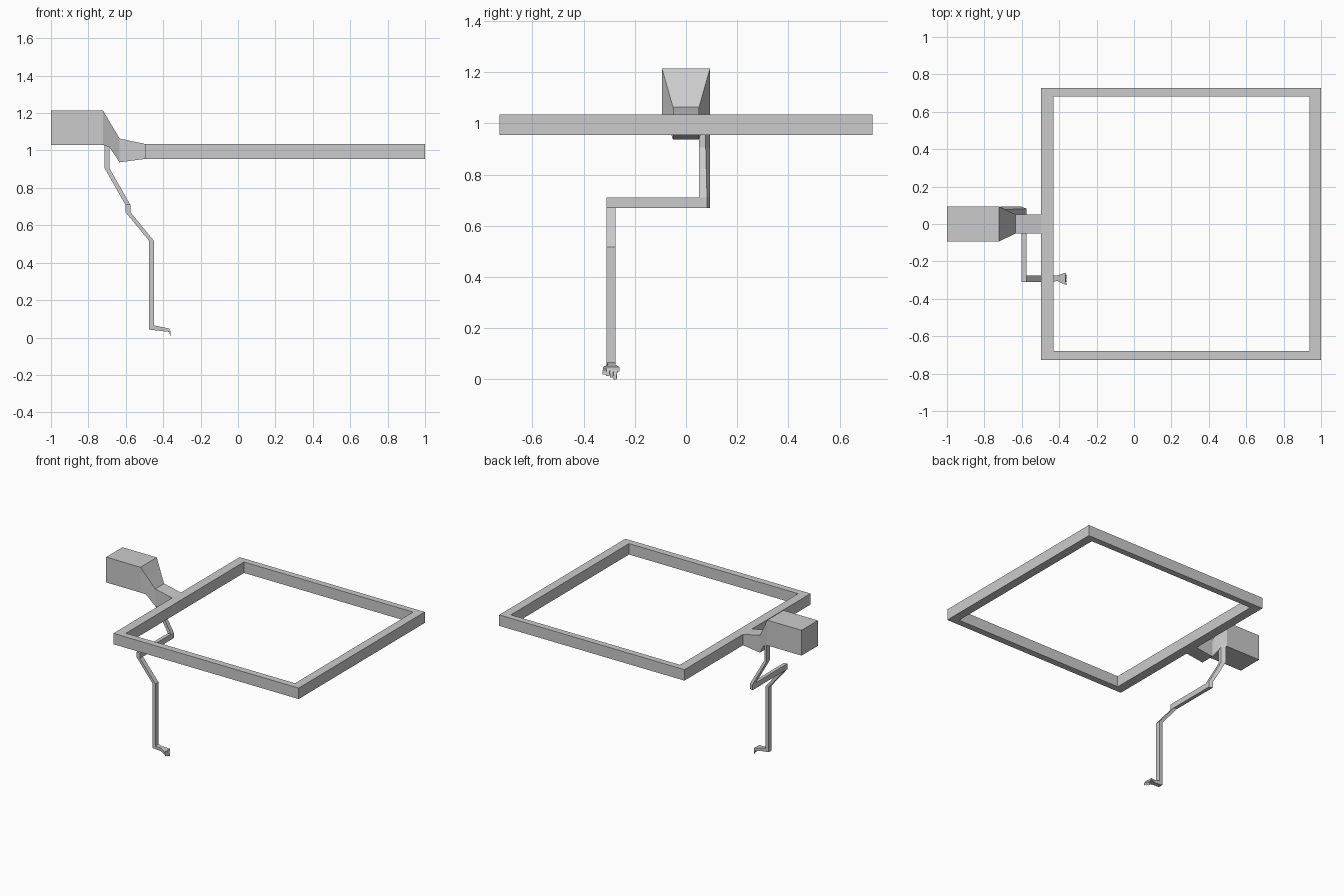
import bpy, bmesh

if "Cube" in bpy.data.objects:
    bpy.data.objects.remove(bpy.data.objects["Cube"])


def loft(name, rings, closed=False):
    """Skin a list of equal-length cross-sections into one flat-shaded object."""
    bm = bmesh.new()
    loops = [[bm.verts.new(p) for p in r] for r in rings]
    n = len(rings[0])
    pairs = list(zip(loops, loops[1:]))
    if closed:
        pairs.append((loops[-1], loops[0]))
    else:
        bm.faces.new(loops[0])
        bm.faces.new(loops[-1])
    for a, b in pairs:
        for i in range(n):
            j = (i + 1) % n
            bm.faces.new((a[i], a[j], b[j], b[i]))
    bmesh.ops.recalc_face_normals(bm, faces=bm.faces)
    me = bpy.data.meshes.new(name)
    bm.to_mesh(me)
    bm.free()
    ob = bpy.data.objects.new(name, me)
    bpy.context.collection.objects.link(ob)
    return ob


def x_section(x, half_y, z0, z1):
    return [(x, -half_y, z0), (x, half_y, z0), (x, half_y, z1), (x, -half_y, z1)]


# Rectangular body frame: one cross-section at each mitred corner
Z0, Z1 = 0.955, 1.035
corners = [((-0.497, -0.728), (-0.43, -0.68)), ((1.0, -0.728), (0.937, -0.68)),
           ((1.0, 0.728), (0.937, 0.683)), ((-0.497, 0.728), (-0.43, 0.683))]
loft("body_frame", [[(*o, Z0), (*i, Z0), (*i, Z1), (*o, Z1)] for o, i in corners], closed=True)

# Head and flared neck, lofted along x
loft("head_and_neck", [
    x_section(-1.0, 0.094, 1.03, 1.215),
    x_section(-0.722, 0.094, 1.03, 1.215),
    x_section(-0.688, 0.077, 1.018, 1.156),
    x_section(-0.633, 0.051, 0.937, 1.064),
    x_section(-0.497, 0.051, Z0, Z1),
])


# Upper leg: hangs from the head and slants forward, outer face tapered
def thigh_section(x, z, y_front):
    return [(x, 0.05, z), (x, 0.093, z), (x + 0.026, y_front, z), (x + 0.026, 0.05, z)]


loft("upper_leg", [thigh_section(-0.714, 1.04, 0.077), thigh_section(-0.714, 0.906, 0.077),
                   thigh_section(-0.602, 0.71, 0.082), thigh_section(-0.602, 0.67, 0.082)])

# Cross bar running sideways under the neck
loft("cross_bar", [[(-0.602, y, 0.67), (-0.576, y, 0.67), (-0.576, y, 0.71), (-0.602, y, 0.71)]
                   for y in (0.05, -0.31)])


# Lower leg
def shin_section(x, z, dz=0):
    return [(x, -0.31, z), (x, -0.275, z), (x + 0.026, -0.275, z + dz), (x + 0.026, -0.31, z + dz)]


loft("lower_leg", [shin_section(-0.602, 0.671), shin_section(-0.476, 0.518),
                   shin_section(-0.476, 0.043, 0.022)])


# Foot: widens towards the toes
def foot_section(x, y0, y1, z0, z1):
    return [(x, y0, z0), (x, y1, z0), (x, y1, z1), (x, y0, z1)]


loft("foot", [[(-0.476, -0.31, 0.043), (-0.476, -0.275, 0.043),
               (-0.45, -0.275, 0.065), (-0.45, -0.31, 0.065)],
              foot_section(-0.41, -0.305, -0.275, 0.035, 0.057),
              foot_section(-0.366, -0.325, -0.26, 0.03, 0.048)])

# Small slanted claws across the toe
for i in range(4):
    y, z = -0.322 + 0.014 * i, 0.036 - 0.0065 * i
    loft(f"claw_{i + 1}", [foot_section(-0.368, y, y + 0.012, 0.032, 0.044),
                           foot_section(-0.36, y - 0.004, y + 0.009, z - 0.0165, z)])
